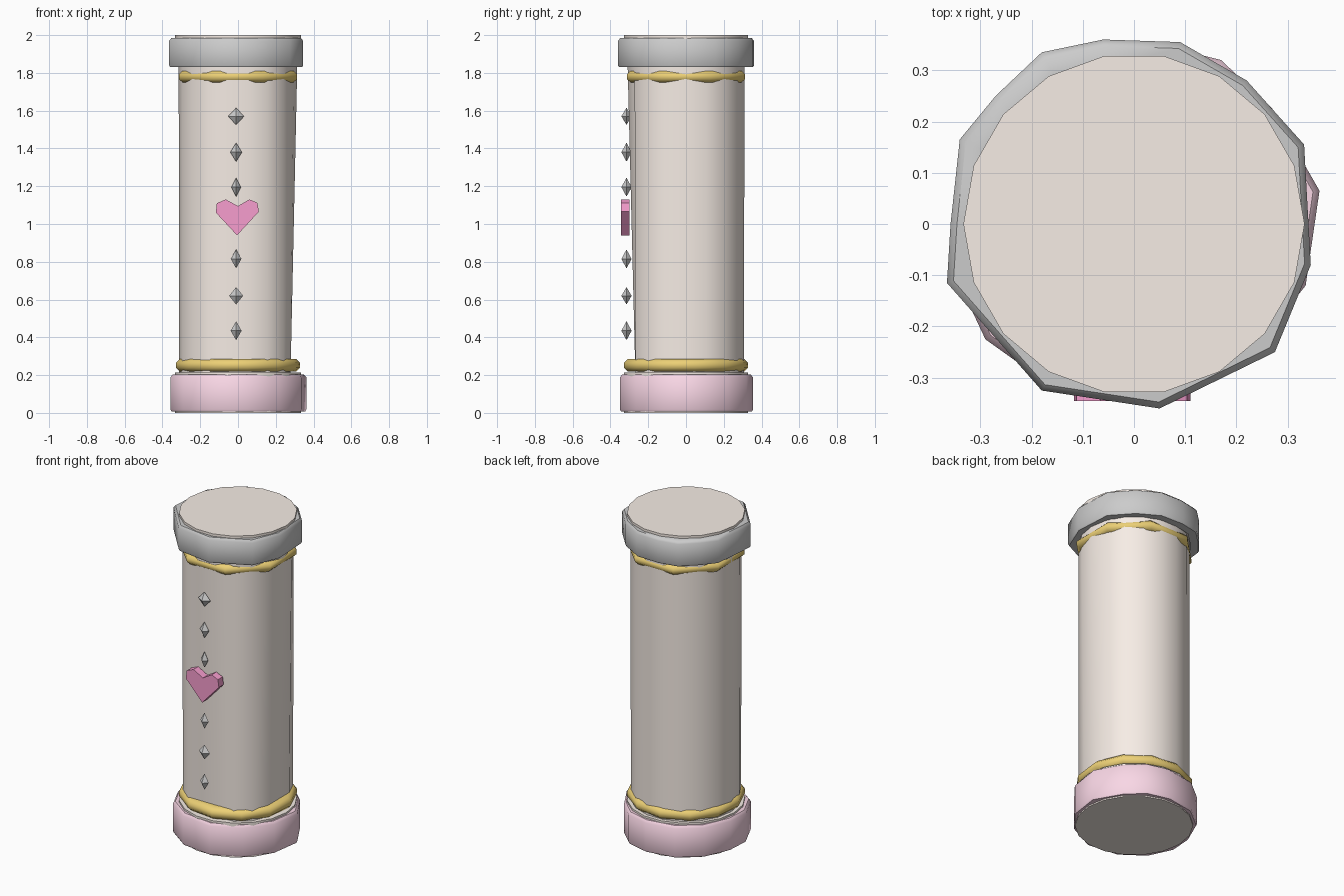
import bpy, math

if "Cube" in bpy.data.objects:
    bpy.data.objects.remove(bpy.data.objects["Cube"])

CREAM = (0.93, 0.85, 0.79, 1)
PEARL = (0.94, 0.93, 0.91, 1)
PINK = (0.95, 0.68, 0.79, 1)
HOT_PINK = (0.93, 0.34, 0.62, 1)
GOLD = (0.84, 0.63, 0.18, 1)
mats = {}


def finish(name, verts, faces, color=None, angle=None):
    mesh = bpy.data.meshes.new(name)
    mesh.from_pydata(verts, [], faces)
    mesh.update()
    obj = bpy.data.objects.new(name, mesh)
    bpy.context.collection.objects.link(obj)
    if color:
        if color not in mats:
            mats[color] = bpy.data.materials.new(name + "_color")
            mats[color].diffuse_color = color
        mesh.materials.append(mats[color])
    if angle:
        bpy.ops.object.select_all(action='DESELECT')
        obj.select_set(True)
        bpy.context.view_layer.objects.active = obj
        bpy.ops.object.shade_smooth_by_angle(angle=math.radians(angle))
    return obj


def loft(name, rings, color, hoop=False, angle=50):
    """Skin a stack of equal-length rings; cap the ends or close it into a hoop."""
    n, m = len(rings[0]), len(rings)
    verts = [v for r in rings for v in r]
    faces = []
    for k in range(m if hoop else m - 1):
        a, b = k * n, (k + 1) % m * n
        faces += [(a + i, a + (i + 1) % n, b + (i + 1) % n, b + i) for i in range(n)]
    if not hoop:
        faces += [tuple(reversed(range(n))), tuple(range(len(verts) - n, len(verts)))]
    return finish(name, verts, faces, color, angle)


def circle(r, z, n, turn=0.0):
    return [(r * math.cos(2 * math.pi * i / n + turn),
             r * math.sin(2 * math.pi * i / n + turn), z) for i in range(n)]


def level(outline, z, s=1.0):
    return [(x * s, y * s, z) for x, y in outline]


# Main shaft, slightly flattened at the lower right and front
low = [(min(x, 0.278), max(y, -0.268), z) for x, y, z in circle(0.312, 0.2, 18)]
loft("shaft", [low, circle(0.314, 1.85, 18)], CREAM)

# End plugs that show inside the rings
loft("bottom_plug", [circle(0.333, 0.0, 18), circle(0.333, 0.215, 18)], CREAM)
loft("top_plug", [circle(0.333, 1.84, 18), circle(0.333, 2.0, 18)], CREAM)


# Irregular faceted end rings
def end_ring(name, outline, z0, z1, color):
    loft(name, [level(outline, z, s) for z, s in
                ((z0, 0.86), (z0, 0.985), (z0 + 0.01, 1), (z1 - 0.015, 1), (z1, 0.965), (z1, 0.86))],
         color, hoop=True)


top_outline = [(0.345, -0.08), (0.332, 0.155), (0.22, 0.28), (0.09, 0.355), (-0.06, 0.36),
               (-0.18, 0.335), (-0.27, 0.25), (-0.34, 0.165), (-0.358, 0.0), (-0.365, -0.115),
               (-0.18, -0.325), (0.05, -0.36), (0.275, -0.25)]
end_ring("top_ring", top_outline, 1.83, 1.985, PEARL)
bottom_outline = [(0.362, 0.065), (0.27, 0.225), (0.17, 0.32), (0.03, 0.355), (-0.15, 0.325),
                  (-0.28, 0.22), (-0.35, 0.06), (-0.358, -0.08), (-0.29, -0.225),
                  (-0.15, -0.325), (0.05, -0.35), (0.22, -0.265), (0.335, -0.12)]
end_ring("bottom_ring", bottom_outline, 0.008, 0.203, PINK)


# Gold trim bands; the coarse upper one dips into the shaft between its corners
def band(name, z, h, r, n, turn):
    loft(name, [circle(r * s, z + h * d, n, turn) for s, d in
                ((0.82, -1), (0.94, -1), (1, -0.4), (1, 0.4), (0.94, 1), (0.82, 1))],
         GOLD, hoop=True)


band("lower_gold_band", 0.252, 0.033, 0.333, 12, 0.15)
band("upper_gold_band", 1.78, 0.03, 0.339, 8, math.pi / 8)

# Column of small gems down the front
for i, (z, w, h) in enumerate([(0.435, 0.029, 0.05), (0.62, 0.037, 0.046), (0.815, 0.028, 0.05),
                               (1.195, 0.025, 0.05), (1.38, 0.031, 0.05), (1.57, 0.042, 0.045)]):
    y, d = -0.315, 0.027
    finish(f"gem_{i + 1}",
           [(w - 0.01, y, z), (-0.01, y - d, z), (-w - 0.01, y, z), (-0.01, y + d, z),
            (-0.01, y, z + h), (-0.01, y, z - h)],
           [f for a in range(4) for f in ((a, 4, (a + 1) % 4), ((a + 1) % 4, 5, a))], PEARL)

# Heart ornament
heart = [(-0.005, 0.94), (0.11, 1.065), (0.103, 1.112), (0.06, 1.13), (0.0, 1.095),
         (-0.065, 1.13), (-0.112, 1.11), (-0.117, 1.06)]
n = len(heart)
verts = [(x, y, z) for y in (-0.345, -0.298) for x, z in heart]
faces = [tuple(range(n)), tuple(reversed(range(n, 2 * n)))]
faces += [(i, i + n, (i + 1) % n + n, (i + 1) % n) for i in range(n)]
finish("heart", verts, faces, HOT_PINK)

for m in bpy.data.materials:
    if m.users and not m.is_grease_pencil:
        m.use_nodes = True
        m.node_tree.nodes["Principled BSDF"].inputs["Base Color"].default_value = m.diffuse_color
